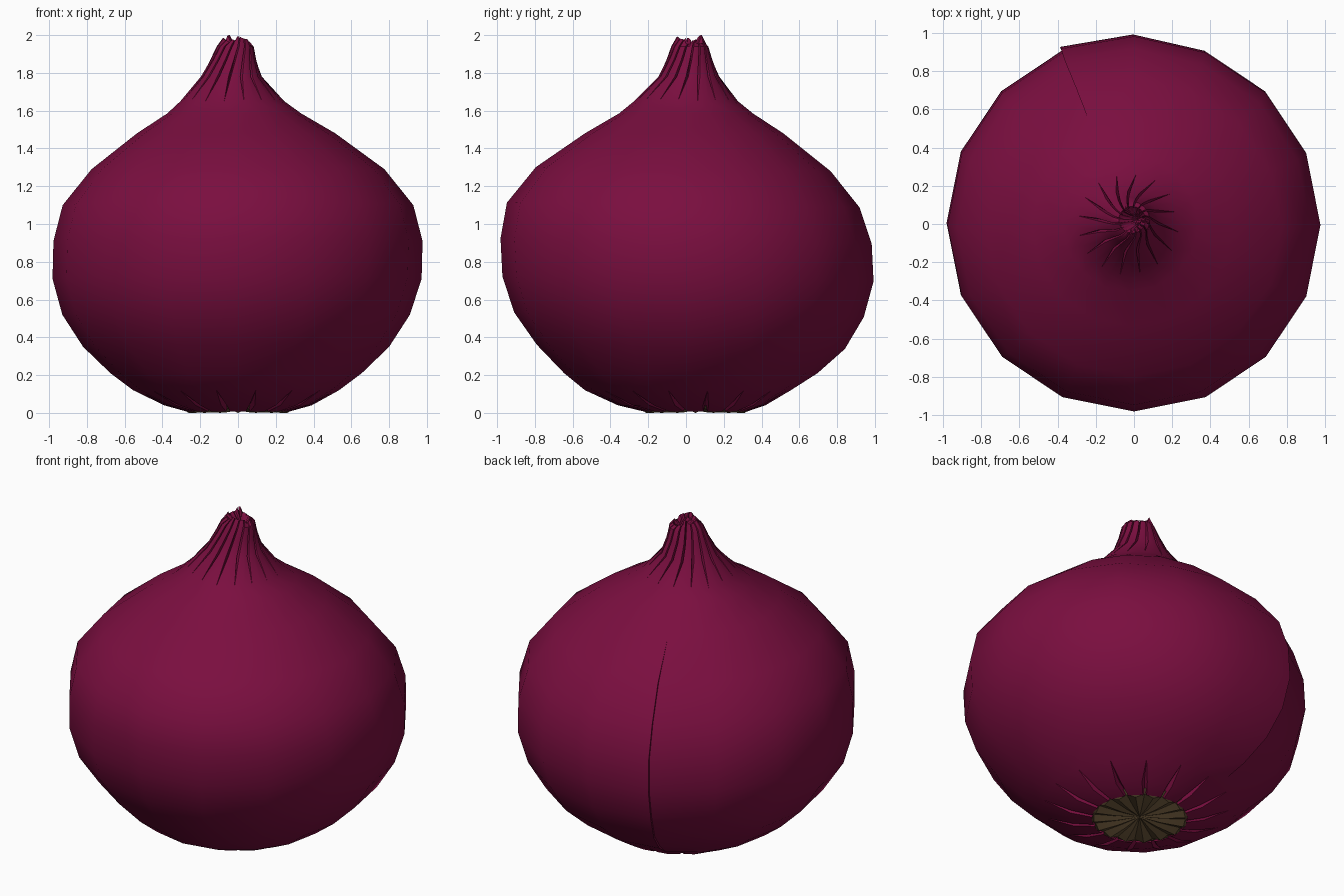
import bpy, bmesh, math, random
from math import radians, cos, sin

if "Cube" in bpy.data.objects:
    bpy.data.objects.remove(bpy.data.objects["Cube"])

random.seed(4)
SEGS = 16
SEAM = 112.5           # azimuth where the outer skin layer overlaps itself


def material(name, rgb):
    m = bpy.data.materials.new(name)
    m.diffuse_color = (*rgb, 1)
    m.use_nodes = True
    m.node_tree.nodes["Principled BSDF"].inputs["Base Color"].default_value = m.diffuse_color
    return m


purple = material("purple_red_skin", (0.195, 0.0044, 0.050))
brown = material("dry_brown_root", (0.135, 0.085, 0.038))


def finish(bm, name, mat, angle):
    bmesh.ops.remove_doubles(bm, verts=bm.verts, dist=0.0008)
    bmesh.ops.recalc_face_normals(bm, faces=bm.faces)
    me = bpy.data.meshes.new(name)
    bm.to_mesh(me)
    bm.free()
    me.materials.append(mat)
    ob = bpy.data.objects.new(name, me)
    bpy.context.collection.objects.link(ob)
    bpy.ops.object.select_all(action='DESELECT')
    ob.select_set(True)
    bpy.context.view_layer.objects.active = ob
    bpy.ops.object.shade_smooth_by_angle(angle=radians(angle))
    return ob


# Columns inside one segment: plain, with fold tip, with a narrow fold
OFFSETS = {1: [0], 2: [0, 0.5], 4: [0, 0.40, 0.5, 0.60]}

# z, radius, centre x, centre y, columns per segment, fold depth, fold lift, twist
RINGS = [
    (0.008, 0.275, 0.00, 0.05, 4, 0.02, 0.030, 0),
    (0.04, 0.39, 0.00, 0.03, 4, 0.05, 0.018, 0),
    (0.12, 0.545, -0.01, 0.01, 2, 0.0, 0, 0),
    (0.21, 0.665, -0.01, 0.02, 1, 0, 0, 0),
    (0.35, 0.81, -0.01, 0.02, 1, 0, 0, 0),
    (0.52, 0.92, -0.01, 0.01, 1, 0, 0, 0),
    (0.71, 0.977, -0.005, 0.005, 1, 0, 0, 0),
    (0.91, 0.977, 0.00, -0.005, 1, 0, 0, 0),
    (1.10, 0.928, 0.00, -0.02, 1, 0, 0, 0),
    (1.29, 0.775, 0.00, -0.02, 1, 0, 0, 0),
    (1.48, 0.525, -0.01, -0.01, 1, 0, 0, 0),
    (1.585, 0.355, -0.02, 0.00, 1, 0, 0, 0),
    (1.65, 0.275, -0.03, 0.00, 2, 0, 0, 2),
    (1.78, 0.163, -0.035, 0.015, 4, 0.20, 0, 8),
    (1.87, 0.122, -0.025, 0.018, 4, 0.28, 0, 15),
    (1.94, 0.098, -0.015, 0.02, 4, 0.34, 0, 22),
    (1.97, 0.070, -0.01, 0.022, 4, 0.34, -0.02, 28),
    (1.92, 0.035, 0.015, 0.025, 4, 0.30, 0, 36),
]

# Papery skin: lathed bulb with a puckered base and a pleated neck
bm = bmesh.new()
rim = [random.uniform(-0.012, 0.03) for _ in range(SEGS)]
rows = []
for z, r, cx, cy, n, depth, lift, twist in RINGS:
    row = []
    for k in range(SEGS * n + 1):
        s, j = divmod(k, n)
        t = OFFSETS[n][j]
        half = math.pi / SEGS
        rad = r * cos(half) / cos((t - 0.5) * 2 * half)   # stay on the chord
        if t:
            a = 2 * half * s + half + math.atan((2 * t - 1) * math.tan(half))
            rad = r * cos(half) / cos(a - 2 * half * s - half)
        else:
            a = 2 * half * s
        fold = 1 if n == 4 and t == 0.5 else 0
        rad *= 1 - depth * fold
        if 0.15 < z < 1.4:                                # overlapping layer edge
            rad += 0.022 * max(0, s + t - SEGS + 2) / 2
        zz = z + lift * fold
        a += radians(SEAM + twist)
        x, y = cx + rad * cos(a), cy + rad * sin(a)
        if 0.3 < z < 1.35:
            zz -= 0.014 * y
        if z == 1.97:                                     # ragged neck rim
            zz = min(2.0, zz + rim[s % SEGS] - 0.18 * (x + 0.02))
        row.append(bm.verts.new((x, y, zz)))
    rows.append((n, row))

for (n0, lo), (n1, up) in zip(rows, rows[1:]):
    if n0 > n1:                                           # handle the base mirrored
        n0, n1, lo, up = n1, n0, up, lo
    for s in range(SEGS):
        L = lo[s * n0:(s + 1) * n0 + 1]
        U = up[s * n1:(s + 1) * n1 + 1]
        if n0 == n1:
            for i in range(n0):
                bm.faces.new((L[i], L[i + 1], U[i + 1], U[i]))
        elif n0 == 1:
            bm.faces.new((L[0], L[1], *reversed(U)))
        else:
            bm.faces.new((L[0], L[1], U[1], U[0]))
            bm.faces.new((L[1], U[2], U[1]))
            bm.faces.new((L[1], U[3], U[2]))
            bm.faces.new((L[1], L[2], U[4], U[3]))
    # step at the edge of the overlapping layer
    if (lo[0].co - lo[-1].co).length > 0.002 or (up[0].co - up[-1].co).length > 0.002:
        bm.faces.new((lo[-1], lo[0], up[0], up[-1]))

# Close the pinched neck
tip = bm.verts.new((0.02, 0.025, 1.89))
top = rows[-1][1]
for a, b in zip(top, top[1:]):
    bm.faces.new((a, b, tip))
finish(bm, "onion_skin", purple, 30)

# Root plate: radially creased disc under the bulb
bm = bmesh.new()
COLS = 32
rings = []
for r, ridge, groove in ((0.305, 0.034, 0.038), (0.262, 0.0, 0.022), (0.13, 0.004, 0.018)):
    ring = []
    for k in range(COLS):
        a = radians(SEAM) + 2 * math.pi * k / COLS
        ring.append(bm.verts.new((r * cos(a), 0.05 + r * sin(a), groove if k % 2 else ridge)))
    rings.append(ring)
hub = bm.verts.new((0, 0.05, 0.02))
for k in range(COLS):
    m = (k + 1) % COLS
    for A, B in zip(rings, rings[1:]):
        bm.faces.new((A[k], A[m], B[m], B[k]))
    bm.faces.new((rings[-1][k], rings[-1][m], hub))
for f in bm.faces:
    f.normal_update()
root = finish(bm, "root_plate", brown, 30)
# the open disc must face downward
if sum(p.normal.z * p.area for p in root.data.polygons) > 0:
    root.data.flip_normals()
